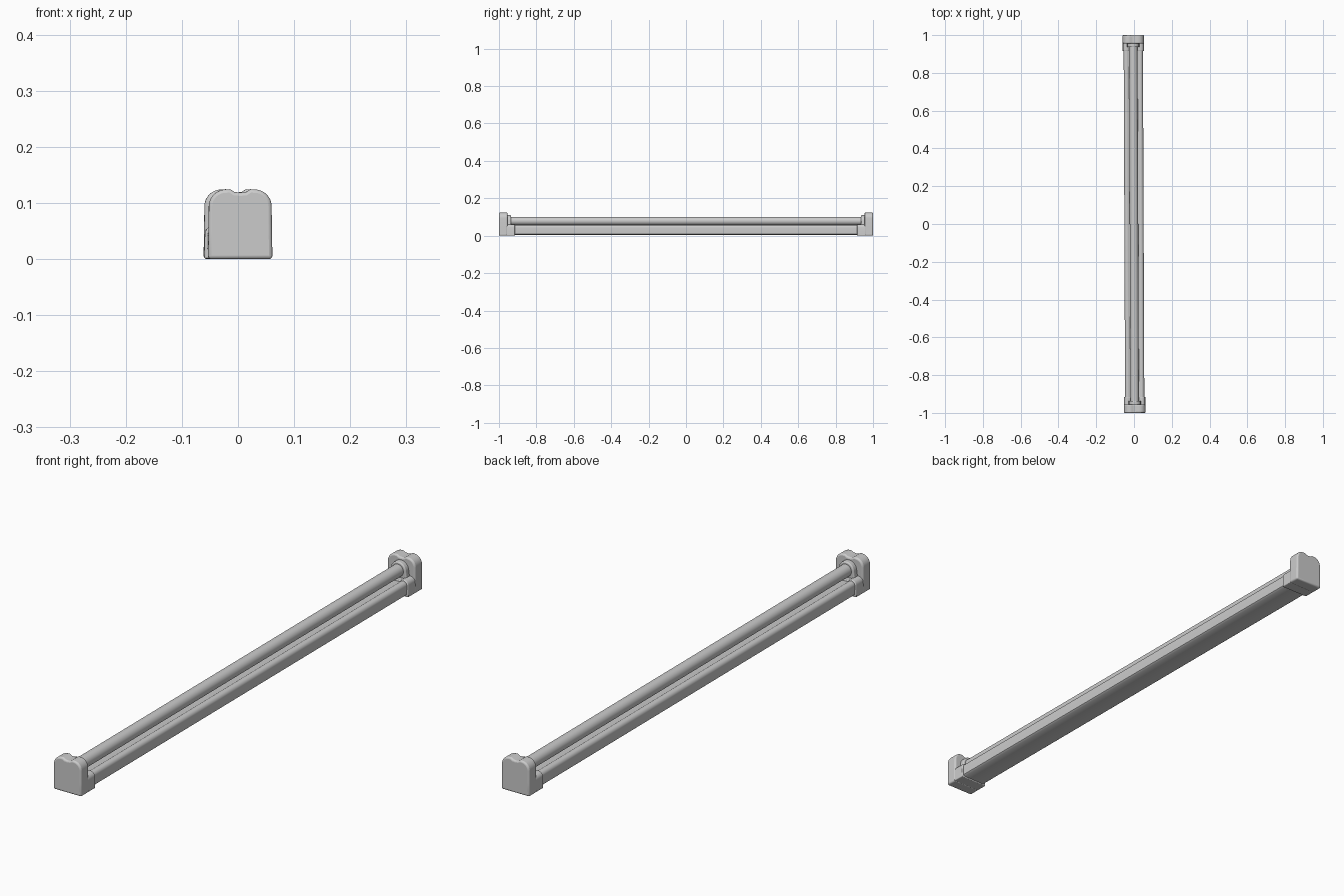
import bpy, bmesh, math

if "Cube" in bpy.data.objects:
    bpy.data.objects.remove(bpy.data.objects["Cube"])

YAW = 0.004  # the fixture sits very slightly turned


def finish(obj, bevel=0.0, mirror=False):
    obj.rotation_euler.z = YAW
    if bevel:
        b = obj.modifiers.new("Bevel", 'BEVEL')
        b.width, b.segments = bevel, 3
        b.limit_method, b.angle_limit = 'ANGLE', math.radians(50)
    if mirror:
        m = obj.modifiers.new("Mirror", 'MIRROR')
        m.use_axis = (False, True, False)
    bpy.context.view_layer.objects.active = obj
    bpy.ops.object.select_all(action='DESELECT')
    obj.select_set(True)
    bpy.ops.object.shade_smooth_by_angle(angle=math.radians(40))
    return obj


def extrude(name, half, y0, y1, bevel=0.0, mirror=False):
    """Extrude a left-right symmetric x/z half profile (bottom to top) along y."""
    pts = half + [(-x, z) for x, z in reversed(half) if x > 1e-6]
    bm = bmesh.new()
    a = [bm.verts.new((x, y0, z)) for x, z in pts]
    b = [bm.verts.new((x, y1, z)) for x, z in pts]
    bm.faces.new(a)
    bm.faces.new(b[::-1])
    for i in range(len(pts)):
        j = (i + 1) % len(pts)
        bm.faces.new((a[i], b[i], b[j], a[j]))
    bmesh.ops.recalc_face_normals(bm, faces=bm.faces)
    me = bpy.data.meshes.new(name)
    bm.to_mesh(me)
    bm.free()
    obj = bpy.data.objects.new(name, me)
    bpy.context.collection.objects.link(obj)
    return finish(obj, bevel, mirror)


def arc(cx, cz, r, a0, a1, n):
    return [(cx + r * math.cos(math.radians(a0 + (a1 - a0) * i / n)),
             cz + r * math.sin(math.radians(a0 + (a1 - a0) * i / n)))
            for i in range(n + 1)]


# Long base rail with rounded shoulders and a shallow trough under the tube
rail = [(0.044, 0.005), (0.050, 0.010)] + arc(0.036, 0.042, 0.015, 0, 90, 6) + \
       [(0.029, 0.055), (0.023, 0.051), (0.0, 0.050)]
extrude("base_rail", rail, -0.96, 0.96)

# Lamp tube
bpy.ops.mesh.primitive_cylinder_add(vertices=32, radius=0.0225, depth=1.9,
                                    location=(0, 0, 0.0785),
                                    rotation=(math.pi / 2, 0, 0))
tube = bpy.context.object
tube.name = "lamp_tube"
bpy.ops.object.transform_apply(location=True, rotation=True)
finish(tube)

# End caps with rounded top corners and a small finger dip
cap = [(0.0575, 0.0), (0.0565, 0.05)] + arc(0.026, 0.094, 0.030, 0, 90, 8) + \
      [(0.018, 0.1245), (0.010, 0.1195), (0.0, 0.1185)]
extrude("end_cap", cap, -1.0, -0.955, bevel=0.006, mirror=True)

# Lower sleeves wrapping the rail ends
sleeve = [(0.0565, 0.001)] + arc(0.038, 0.043, 0.0175, 0, 90, 6) + \
         [(0.030, 0.059), (0.023, 0.055), (0.0, 0.054)]
extrude("rail_sleeve", sleeve, -0.96, -0.915, bevel=0.003, mirror=True)

# Sockets holding the tube ends
socket = [(0.036, 0.04), (0.034, 0.060)] + arc(0.0, 0.0785, 0.031, 0, 90, 10)
extrude("tube_socket", socket, -0.96, -0.936, bevel=0.004, mirror=True)
